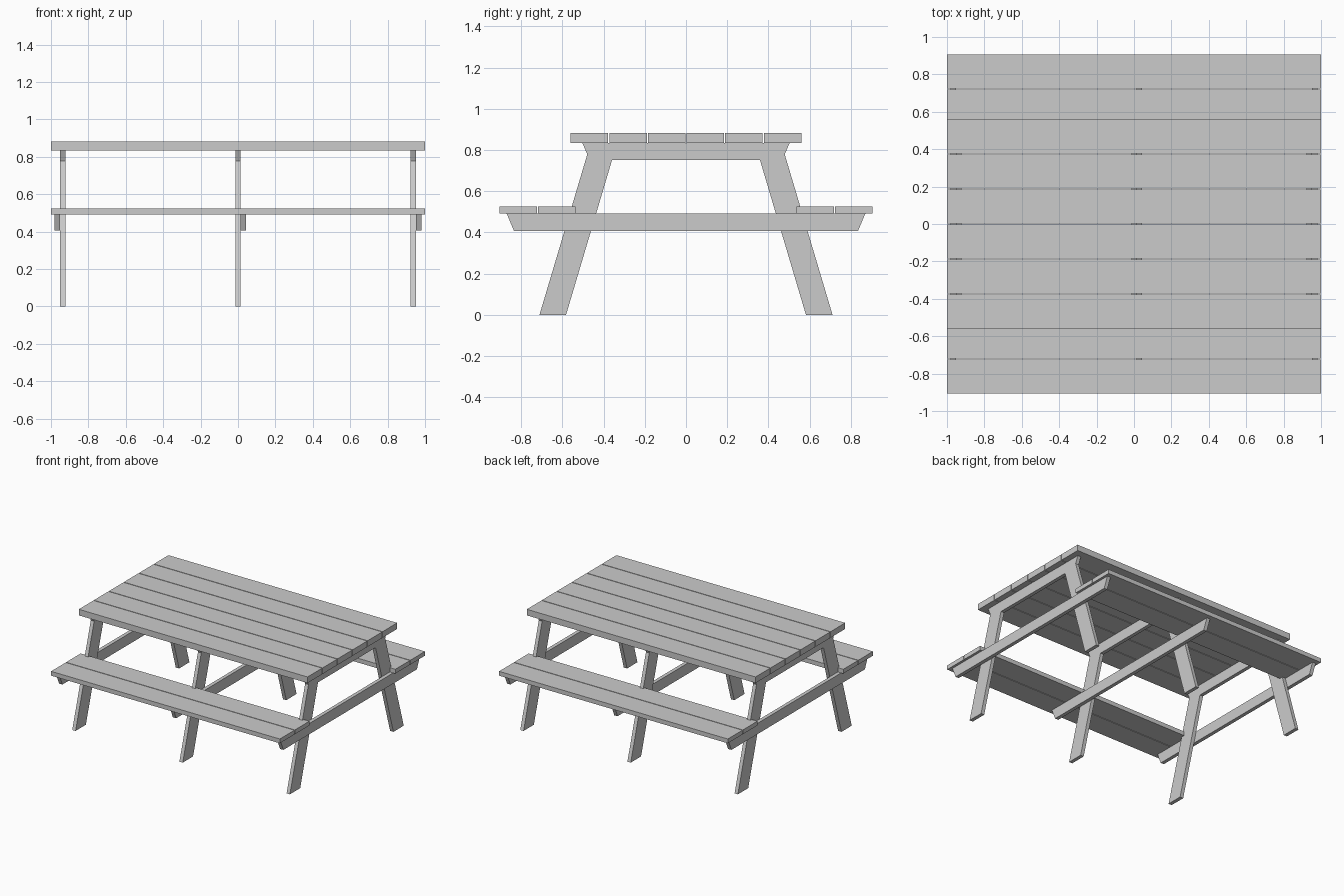
import bpy

if "Cube" in bpy.data.objects:
    bpy.data.objects.remove(bpy.data.objects["Cube"])


def prism(name, profile, x0, x1):
    """Extrude a (y, z) outline along x."""
    n = len(profile)
    verts = [(x, y, z) for x in (x0, x1) for y, z in profile]
    faces = [tuple(reversed(range(n))), tuple(range(n, 2 * n))]
    faces += [(i, (i + 1) % n, (i + 1) % n + n, i + n) for i in range(n)]
    mesh = bpy.data.meshes.new(name)
    mesh.from_pydata(verts, [], faces)
    obj = bpy.data.objects.new(name, mesh)
    bpy.context.collection.objects.link(obj)
    return obj


def plank(name, y, z0, z1, width=0.182):
    a, b = y - width / 2, y + width / 2
    return prism(name, [(a, z0), (b, z0), (b, z1), (a, z1)], -1, 1)


def beam(name, half_bottom, half_top, z0, z1, x0, x1):
    """Cross beam with slanted ends."""
    return prism(name, [(-half_bottom, z0), (half_bottom, z0),
                        (half_top, z1), (-half_top, z1)], x0, x1)


PITCH = 0.1875

# Table top boards
for i in range(6):
    plank(f"top_board_{i + 1}", (i - 2.5) * PITCH, 0.835, 0.883)

# Seat boards on both sides
for side, sign in (("front", -1), ("back", 1)):
    for i in range(2):
        plank(f"{side}_seat_board_{i + 1}", sign * (0.815 - i * PITCH), 0.491, 0.525)

# Leg outline, cut to meet the underside and slanted end of the top beam
LEG = [(-0.711, 0), (-0.582, 0), (-0.359, 0.751), (-0.467, 0.751), (-0.479, 0.779)]

# Three frames: legs, top beam, and a seat beam fixed to one face
for label, x, rail_side in (("left", -0.937, -1), ("middle", 0, 1), ("right", 0.937, 1)):
    x0, x1 = x - 0.0145, x + 0.0145
    prism(f"{label}_front_leg", LEG, x0, x1)
    prism(f"{label}_back_leg", [(-y, z) for y, z in reversed(LEG)], x0, x1)
    beam(f"{label}_top_beam", 0.467, 0.503, 0.751, 0.835, x0, x1)
    shift = rail_side * 0.029
    beam(f"{label}_seat_beam", 0.834, 0.870, 0.406, 0.491, x0 + shift, x1 + shift)
